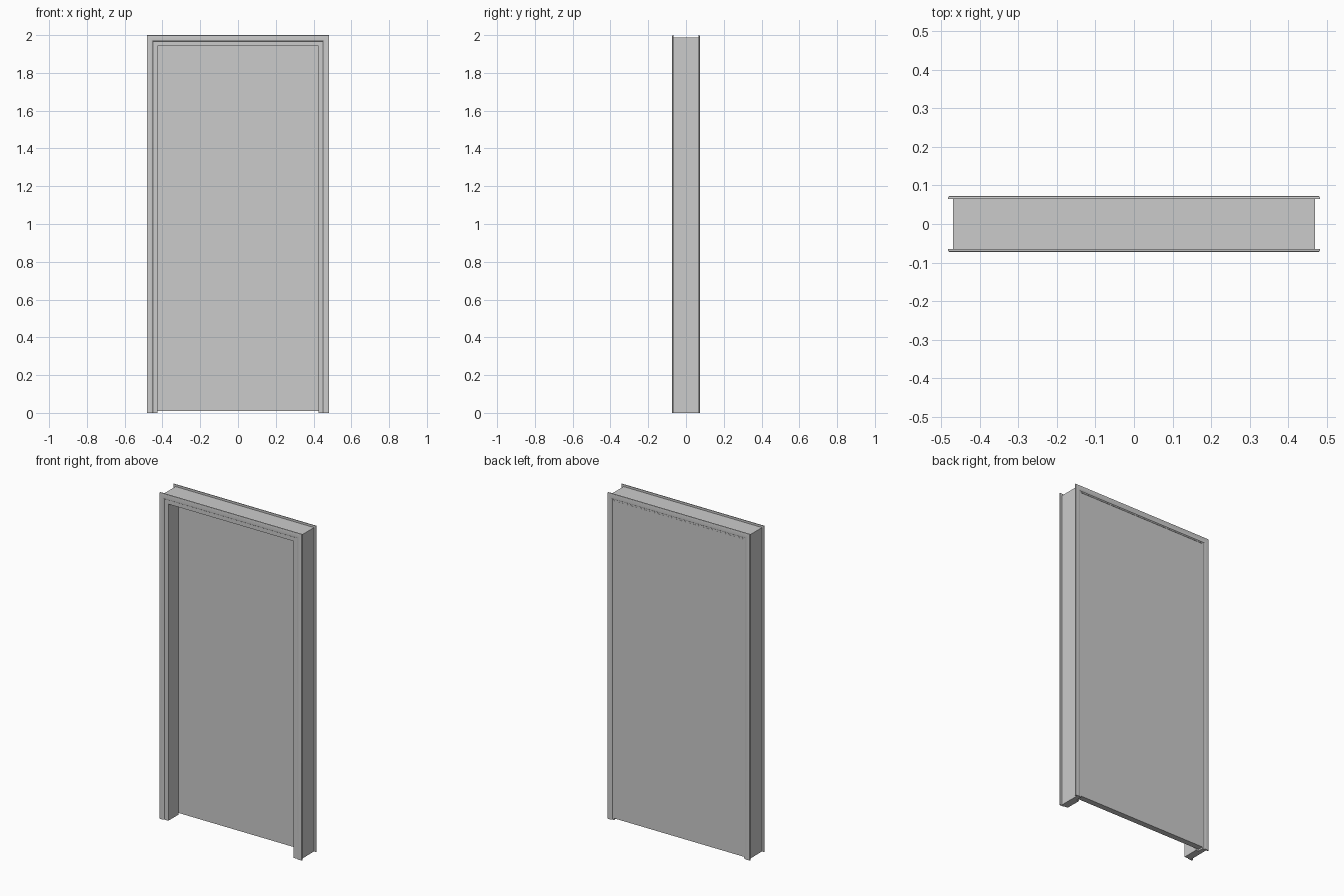
import bpy
import bmesh

old = bpy.data.objects.get("Cube")
if old:
    bpy.data.objects.remove(old, do_unlink=True)

HALF, TOP = 0.483, 2.0

grey = bpy.data.materials.new("plain grey")
grey.use_nodes = True
colour = (0.6, 0.6, 0.6, 1)
grey.diffuse_color = colour
grey.node_tree.nodes["Principled BSDF"].inputs["Base Color"].default_value = colour


def finish(bm, name, smooth=False):
    bmesh.ops.recalc_face_normals(bm, faces=bm.faces)
    mesh = bpy.data.meshes.new(name)
    bm.to_mesh(mesh)
    bm.free()
    mesh.materials.append(grey)
    obj = bpy.data.objects.new(name, mesh)
    bpy.context.collection.objects.link(obj)
    if smooth:
        bpy.ops.object.select_all(action='DESELECT')
        obj.select_set(True)
        bpy.context.view_layer.objects.active = obj
        bpy.ops.object.shade_smooth_by_angle(angle=0.6)


def sweep(name, profile, smooth=False):
    """Mitred door surround from a closed profile of (inset, y) points."""
    bm = bmesh.new()
    rings = []
    for side, up in ((-1, 0), (-1, 1), (1, 1), (1, 0)):
        rings.append([bm.verts.new((side * (HALF - d), y, (TOP - d) * up))
                      for d, y in profile])
    n = len(profile)
    for a, b in zip(rings, rings[1:]):
        for i in range(n):
            j = (i + 1) % n
            bm.faces.new((a[i], a[j], b[j], b[i]))
    bm.faces.new(rings[0])
    bm.faces.new(rings[-1])
    finish(bm, name, smooth)


# Jamb lining, with a rebate at the back for the door leaf
sweep("jamb_lining", [(0.013, -0.068), (0.058, -0.068), (0.058, 0.03),
                      (0.041, 0.03), (0.041, 0.068), (0.013, 0.068)])

# Rounded casings on both faces
casing = [(0, 0.065), (0, 0.068), (0.001, 0.071), (0.003, 0.0725),
          (0.006, 0.073), (0.025, 0.073), (0.028, 0.0725),
          (0.031, 0.071), (0.033, 0.068), (0.033, 0.065)]
for name, face in (("front_casing", -1), ("back_casing", 1)):
    sweep(name, [(d, y * face) for d, y in casing], smooth=True)

# Door leaf, sitting in the rebate clear of the floor
bm = bmesh.new()
bmesh.ops.create_cube(bm, size=1)
for v in bm.verts:
    v.co.x *= 2 * 0.441
    v.co.y = 0.067 if v.co.y > 0 else 0.031
    v.co.z = 1.958 if v.co.z > 0 else 0.01
finish(bm, "door_leaf")
